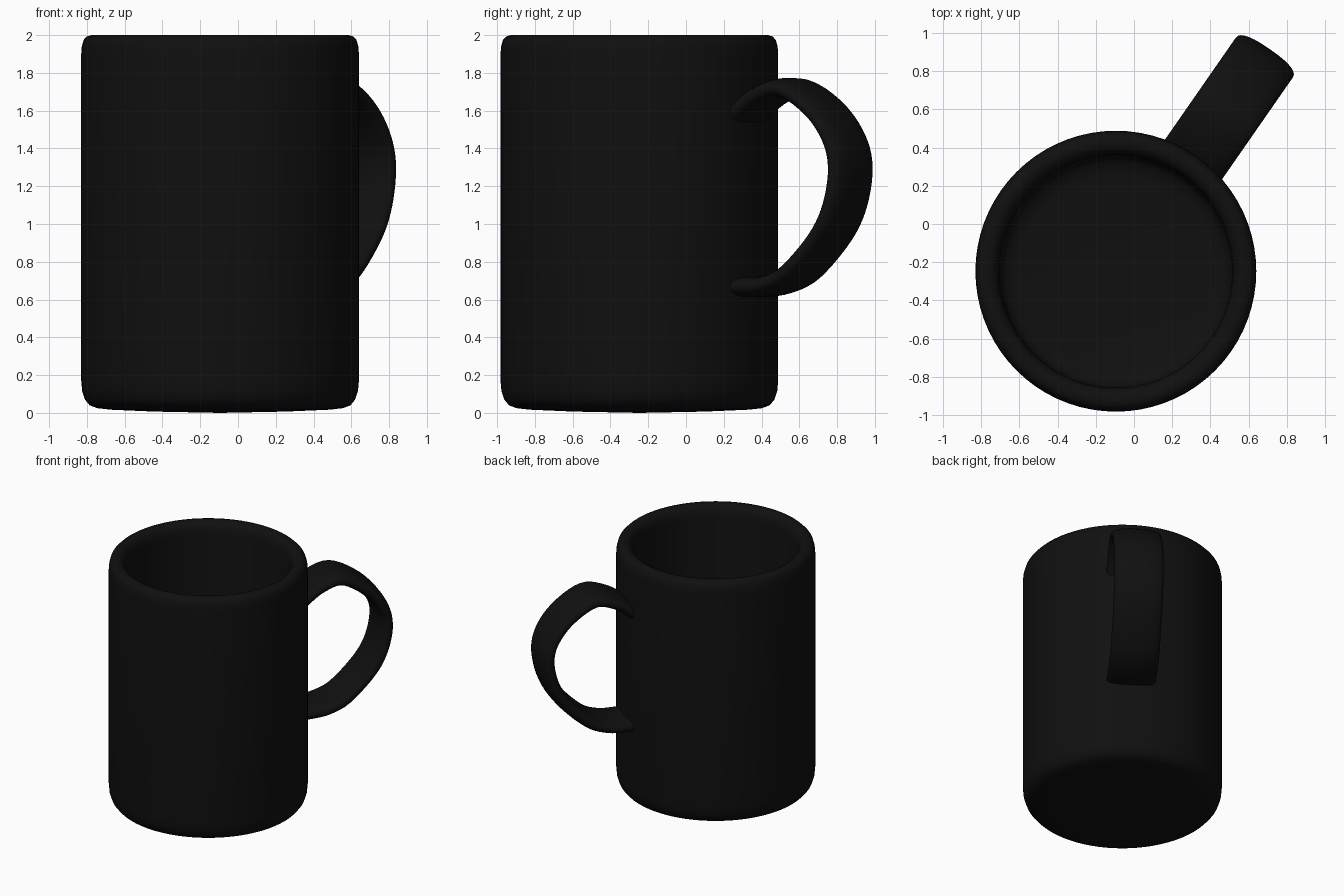
import bpy, bmesh, math
from mathutils import Vector

if "Cube" in bpy.data.objects:
    bpy.data.objects.remove(bpy.data.objects["Cube"])

CX, CY = -0.095, -0.247          # axis of the cup
ANGLE = math.radians(55.2)       # direction the handle points

black = bpy.data.materials.new("black_glaze")
black.diffuse_color = (0.005, 0.005, 0.005, 1)
black.use_nodes = True
black.node_tree.nodes["Principled BSDF"].inputs["Base Color"].default_value = black.diffuse_color


def finish(bm, name):
    bmesh.ops.recalc_face_normals(bm, faces=bm.faces[:])
    me = bpy.data.meshes.new(name)
    bm.to_mesh(me)
    bm.free()
    ob = bpy.data.objects.new(name, me)
    bpy.context.collection.objects.link(ob)
    me.materials.append(black)
    for p in me.polygons:
        p.use_smooth = True
    ob.location = (CX, CY, 0)
    return ob


def spline(pts, steps):
    """Smooth curve through the points."""
    p = [Vector(q) for q in pts]
    p = [2 * p[0] - p[1]] + p + [2 * p[-1] - p[-2]]
    out = []
    for i in range(1, len(p) - 2):
        a, b, c, d = p[i - 1:i + 3]
        for s in range(steps):
            t = s / steps
            out.append(0.5 * (2 * b + (c - a) * t + (2 * a - 5 * b + 4 * c - d) * t * t
                              + (3 * b - a - 3 * c + d) * t ** 3))
    return out + [p[-2]]


# Cup: outer wall, rounded rim and hollow inside, spun around the axis
profile = [(0, 0.0), (0.35, 0.007), (0.58, 0.017), (0.65, 0.025), (0.69, 0.04),
           (0.715, 0.07), (0.73, 0.115), (0.735, 0.17), (0.735, 1.9), (0.732, 1.94),
           (0.722, 1.975), (0.705, 1.993), (0.68, 2.0), (0.655, 1.996), (0.632, 1.982),
           (0.617, 1.955), (0.61, 1.91), (0.61, 0.22), (0.6, 0.16), (0.57, 0.125),
           (0.5, 0.11), (0, 0.11)]
bm = bmesh.new()
vs = [bm.verts.new((r, 0, z)) for r, z in profile]
edges = [bm.edges.new(e) for e in zip(vs, vs[1:])]
bmesh.ops.spin(bm, geom=vs + edges, cent=(0, 0, 0), axis=(0, 0, 1),
               angle=2 * math.pi, steps=72, use_duplicate=False)
bmesh.ops.remove_doubles(bm, verts=bm.verts[:], dist=1e-4)
finish(bm, "cup")

# Handle: flat rounded section swept along a curve of (distance, height)
path = spline([(0.66, 1.54), (0.72, 1.6), (0.84, 1.68), (1.0, 1.717), (1.19, 1.61),
               (1.315, 1.46), (1.36, 1.3), (1.325, 1.1), (1.23, 0.93), (1.04, 0.745),
               (0.89, 0.68), (0.76, 0.667), (0.66, 0.67)], 5)
HALF_THICK, HALF_WIDTH, N = 0.054, 0.182, 28
bm = bmesh.new()
rings = []
for i, c in enumerate(path):
    t = (path[min(i + 1, len(path) - 1)] - path[max(i - 1, 0)]).normalized()
    n = Vector((-t.y, t.x))
    ring = []
    for k in range(N):
        a = 2 * math.pi * k / N
        co, si = math.cos(a), math.sin(a)
        u = HALF_THICK * math.copysign(abs(co) ** 0.8, co)
        w = HALF_WIDTH * math.copysign(abs(si) ** 0.8, si)
        q = c + n * u
        ring.append(bm.verts.new((q.x, w, q.y)))
    rings.append(ring)
for a, b in zip(rings, rings[1:]):
    for k in range(N):
        bm.faces.new((a[k], a[(k + 1) % N], b[(k + 1) % N], b[k]))
bm.faces.new(rings[0])
bm.faces.new(rings[-1])
handle = finish(bm, "handle")
handle.rotation_euler.z = ANGLE
